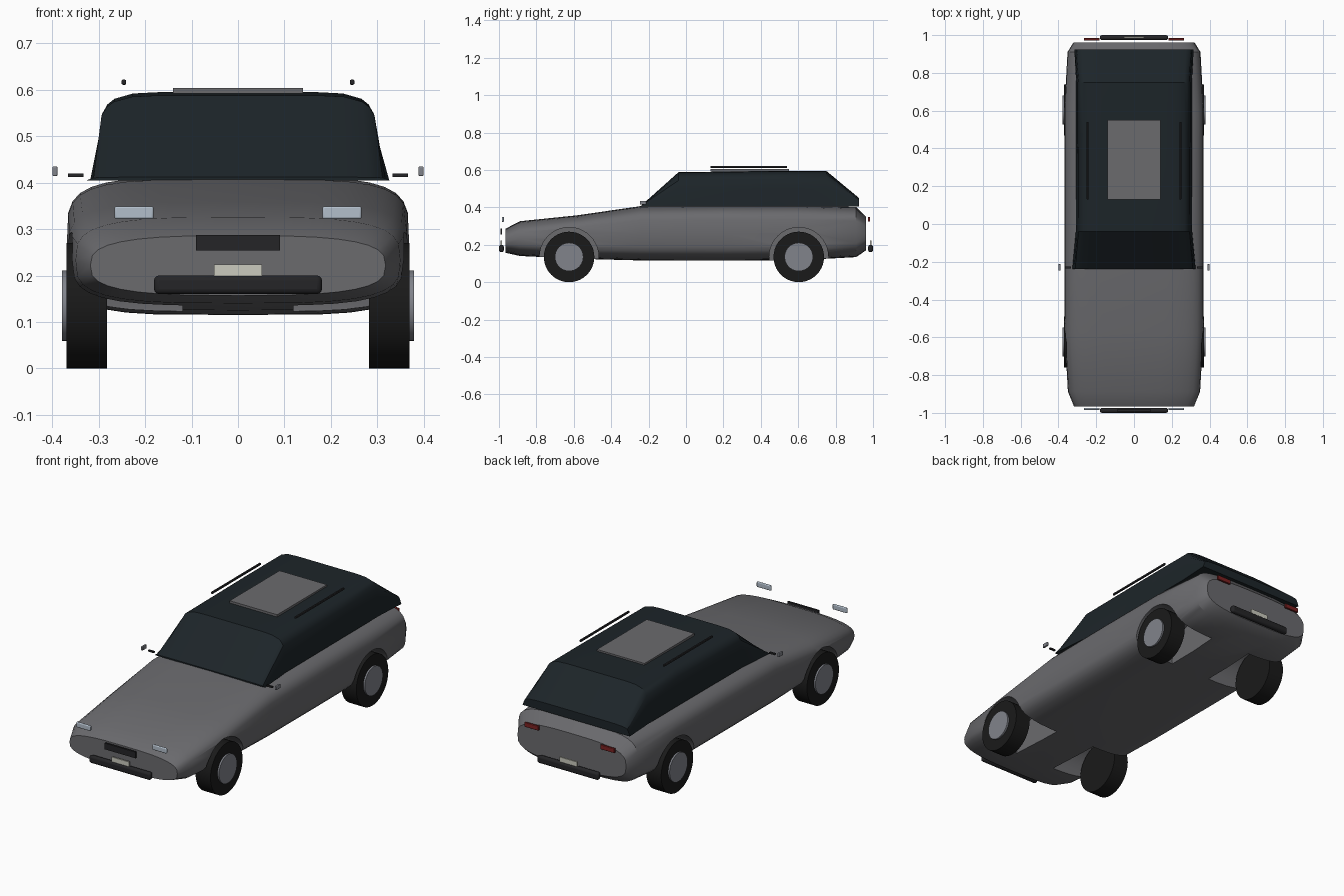
import bpy, bmesh
from math import cos, sin, pi, copysign, radians

if "Cube" in bpy.data.objects:
    bpy.data.objects.remove(bpy.data.objects["Cube"])


def material(name, rgb):
    m = bpy.data.materials.new(name)
    m.diffuse_color = (*rgb, 1)
    m.use_nodes = True
    m.node_tree.nodes["Principled BSDF"].inputs["Base Color"].default_value = m.diffuse_color
    return m


BLACK = material("black_rubber", (0.01, 0.01, 0.01))
TRIM = material("dark_trim", (0.018, 0.018, 0.02))
GLASS = material("tinted_glass", (0.012, 0.018, 0.022))
HUB = material("wheel_metal", (0.22, 0.23, 0.26))
LAMP = material("headlight_glass", (0.45, 0.52, 0.6))
RED = material("tail_red", (0.2, 0.015, 0.015))
PLATE = material("plate_white", (0.6, 0.6, 0.52))
PAINT = material("body_grey", (0.145, 0.145, 0.155))


def smooth(ob, angle=30):
    bpy.ops.object.select_all(action='DESELECT')
    ob.select_set(True)
    bpy.context.view_layer.objects.active = ob
    bpy.ops.object.shade_smooth_by_angle(angle=radians(angle))


def loft(name, rings, mat):
    """Skin closed rings of equal size and cap both ends."""
    bm = bmesh.new()
    rows = [[bm.verts.new(p) for p in r] for r in rings]
    n = len(rows[0])
    for a, b in zip(rows, rows[1:]):
        for i in range(n):
            j = (i + 1) % n
            bm.faces.new((a[i], a[j], b[j], b[i]))
    bm.faces.new(rows[0])
    bm.faces.new(rows[-1])
    bmesh.ops.recalc_face_normals(bm, faces=bm.faces)
    me = bpy.data.meshes.new(name)
    bm.to_mesh(me)
    bm.free()
    ob = bpy.data.objects.new(name, me)
    bpy.context.collection.objects.link(ob)
    me.materials.append(mat)
    return ob


def box(name, lo, hi, mat, bevel=0):
    bpy.ops.mesh.primitive_cube_add(size=1, location=[(a + b) / 2 for a, b in zip(lo, hi)])
    ob = bpy.context.object
    ob.name = name
    ob.scale = [b - a for a, b in zip(lo, hi)]
    bpy.ops.object.transform_apply(location=False, rotation=False, scale=True)
    ob.data.materials.append(mat)
    if bevel:
        m = ob.modifiers.new("bevel", 'BEVEL')
        m.width, m.segments = bevel, 3
        smooth(ob)
    return ob


def cylinder_x(name, x0, x1, y, z, r, mat=None, verts=40):
    bpy.ops.mesh.primitive_cylinder_add(vertices=verts, radius=r, depth=abs(x1 - x0),
                                        location=((x0 + x1) / 2, y, z), rotation=(0, pi / 2, 0))
    ob = bpy.context.object
    ob.name = name
    if mat:
        ob.data.materials.append(mat)
        smooth(ob)
    return ob


def oval(y, w, z0, z1, n, count=32):
    """Superellipse cross-section at station y."""
    zc, h = (z0 + z1) / 2, (z1 - z0) / 2
    p = lambda v: copysign(abs(v) ** (2 / n), v) if abs(v) > 1e-6 else 0
    return [(w * p(cos(t)), y, zc + h * p(sin(t)))
            for t in (2 * pi * i / count for i in range(count))]


# Lower body: station y, half width, bottom, top, squareness
stations = [(-0.965, 0.318, 0.157, 0.286, 3), (-0.887, 0.35, 0.14, 0.326, 3.4),
            (-0.577, 0.367, 0.125, 0.358, 4), (-0.24, 0.369, 0.116, 0.407, 4.5),
            (0.2, 0.369, 0.115, 0.412, 4.5), (0.6, 0.369, 0.117, 0.411, 4.5),
            (0.91, 0.352, 0.134, 0.402, 4), (0.962, 0.32, 0.17, 0.35, 3.2)]
body = loft("body", [oval(*s) for s in stations], PAINT)

# Wheel wells cut into the body, then the wheels
AXLES = {"front": -0.625, "rear": 0.603}
SIDES = {"left": -1, "right": 1}
for end, y in AXLES.items():
    for side, s in SIDES.items():
        cutter = cylinder_x("well_cutter", s * 0.12, s * 0.5, y, 0.135, 0.158)
        cutter.hide_render = True
        m = body.modifiers.new("well", 'BOOLEAN')
        m.operation, m.object, m.solver = 'DIFFERENCE', cutter, 'EXACT'
        bpy.context.view_layer.objects.active = body
        bpy.ops.object.modifier_apply(modifier=m.name)
        bpy.data.objects.remove(cutter)
        cylinder_x(f"{end}_{side}_tire", s * 0.282, s * 0.37, y, 0.135, 0.135, BLACK)
        cylinder_x(f"{end}_{side}_hub", s * 0.36, s * 0.379, y, 0.135, 0.076, HUB)
smooth(body, 35)

# Glass cabin: half profile as fractions of half width and height
HALF = [(1, 0), (0.975, 0.5), (0.955, 0.76), (0.92, 0.86), (0.87, 0.925), (0.74, 0.985), (0.56, 1)]


def arch(y, w, z0, z1):
    pts = HALF + [(-x, z) for x, z in reversed(HALF)]
    return [(w * x, y, z0 + (z1 - z0) * z) for x, z in pts]


cabin = loft("cabin", [arch(-0.237, 0.326, 0.405, 0.412), arch(-0.04, 0.308, 0.405, 0.588),
                       arch(0.48, 0.306, 0.405, 0.595), arch(0.75, 0.306, 0.405, 0.595),
                       arch(0.925, 0.316, 0.405, 0.45)], GLASS)
smooth(cabin)

# Roof panel
box("roof_panel", (-0.14, 0.13, 0.592), (0.14, 0.55, 0.604), PAINT)

# Paired parts: rails, lamps, mirrors
for side, s in SIDES.items():
    def pair(name, x0, x1, y0, y1, z0, z1, mat, bevel=0):
        box(f"{side}_{name}", (min(s * x0, s * x1), y0, z0), (max(s * x0, s * x1), y1, z1), mat, bevel)
    pair("roof_rail", 0.241, 0.251, 0.13, 0.54, 0.611, 0.622, TRIM, 0.003)
    pair("headlight", 0.182, 0.266, -0.985, -0.973, 0.322, 0.349, LAMP, 0.004)
    pair("taillight", 0.182, 0.266, 0.972, 0.984, 0.324, 0.348, RED, 0.003)
    pair("mirror_stalk", 0.333, 0.366, -0.235, -0.225, 0.412, 0.42, TRIM)
    pair("mirror", 0.389, 0.4, -0.247, -0.212, 0.414, 0.435, HUB, 0.003)

# Grille, bumpers and plates
box("grille", (-0.091, -0.993, 0.254), (0.091, -0.983, 0.287), TRIM)
for end, s in (("front", -1), ("rear", 1)):
    y0, y1 = sorted((s * 0.974, s * 1.0))
    box(f"{end}_bumper", (-0.181, y0, 0.16), (0.181, y1, 0.2), TRIM, 0.011)
    y0, y1 = sorted((s * 0.985, s * 0.993))
    box(f"{end}_plate", (-0.052, y0, 0.195), (0.052, y1, 0.224), PLATE)
